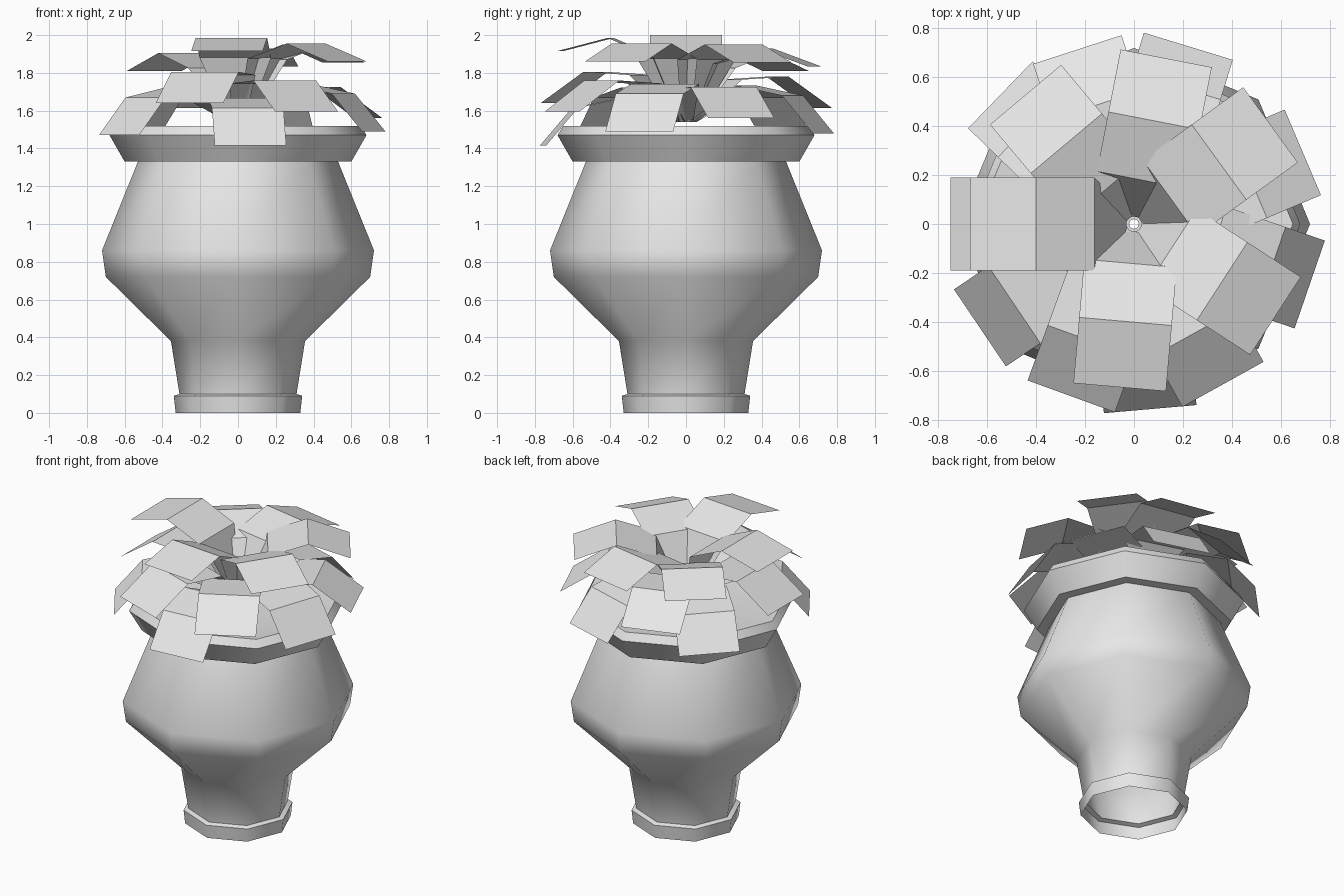
import bpy
import bmesh
from math import cos, sin, radians, pi, atan2
from mathutils import Matrix, Vector

cube = bpy.data.objects.get("Cube")
if cube:
    bpy.data.objects.remove(cube, do_unlink=True)

# One plain grey for everything
GREY = (0.8, 0.8, 0.8, 1)
grey = bpy.data.materials.new("plain_grey")
grey.use_nodes = True
grey.diffuse_color = GREY
grey.node_tree.nodes["Principled BSDF"].inputs["Base Color"].default_value = GREY


def make_object(name, bm):
    mesh = bpy.data.meshes.new(name)
    bm.to_mesh(mesh)
    bm.free()
    mesh.materials.append(grey)
    obj = bpy.data.objects.new(name, mesh)
    bpy.context.collection.objects.link(obj)
    return obj


def lathe(name, profile, sides):
    """Spin a (radius, height) profile around the z axis."""
    bm = bmesh.new()
    rings = []
    for r, z in profile:
        angles = [2 * pi * i / sides for i in range(sides)]
        rings.append([bm.verts.new((r * cos(a), r * sin(a), z)) for a in angles])
    for low, high in zip(rings, rings[1:]):
        for i in range(sides):
            j = (i + 1) % sides
            bm.faces.new((low[i], low[j], high[j], high[i]))
    return make_object(name, bm), rings


# Vase: open foot, flared belly, collar rim and shallow filled mouth
vase, _ = lathe("vase", [
    (0.33, 0), (0.34, 0.09), (0.31, 0.1), (0.355, 0.38), (0.70, 0.72),
    (0.72, 0.86), (0.53, 1.33), (0.60, 1.33), (0.68, 1.47), (0.65, 1.52),
    (0.5, 1.5), (0.02, 1.5)], 8)
bpy.context.view_layer.objects.active = vase
vase.select_set(True)
bpy.ops.object.shade_smooth_by_angle(angle=radians(50))
vase.select_set(False)

# Leaves: folded strips with a tapered stalk and two broad panels
WIDTH = 0.38
PANEL = 0.26
FOLD = radians(38)


def leaf(name, azimuth, elbow_r, elbow_z, tip_r, drop):
    droop = atan2(-drop, tip_r - elbow_r)
    elbow = Vector((elbow_r, elbow_z))
    inner = elbow - PANEL * Vector((cos(droop + FOLD), sin(droop + FOLD)))
    path = [(0.03, 1.54, 0.1), (*inner, WIDTH), (*elbow, WIDTH),
            (tip_r, elbow_z - drop, WIDTH)]
    bm = bmesh.new()
    rows = [[bm.verts.new((r, s * w / 2, z)) for s in (-1, 1)] for r, z, w in path]
    for a, b in zip(rows, rows[1:]):
        bm.faces.new((a[0], b[0], b[1], a[1]))
    bm.transform(Matrix.Rotation(radians(azimuth), 4, "Z"))
    make_object(name, bm)


# Tiers: elbow radius, tip radius, drop, then (azimuth, elbow height) per leaf
TIERS = {
    "crown_leaf": (0.4, 0.67, 0.07, [(180, 2.0), (265, 1.985)]),
    "upper_leaf": (0.43, 0.69, 0.095, [(327, 1.955), (36, 1.95), (79, 1.93), (130, 1.905)]),
    "middle_leaf": (0.51, 0.75, 0.165, [(250, 1.805), (299, 1.76), (23, 1.725),
                                        (108, 1.78), (180, 1.82)]),
    "lower_leaf": (0.59, 0.76, 0.2, [(341, 1.69), (73, 1.68), (136, 1.67),
                                     (214, 1.67), (275, 1.615)]),
}
for tier, (elbow_r, tip_r, drop, leaves) in TIERS.items():
    for n, (azimuth, elbow_z) in enumerate(leaves, 1):
        leaf(f"{tier}_{n}", azimuth, elbow_r, elbow_z, tip_r, drop)
